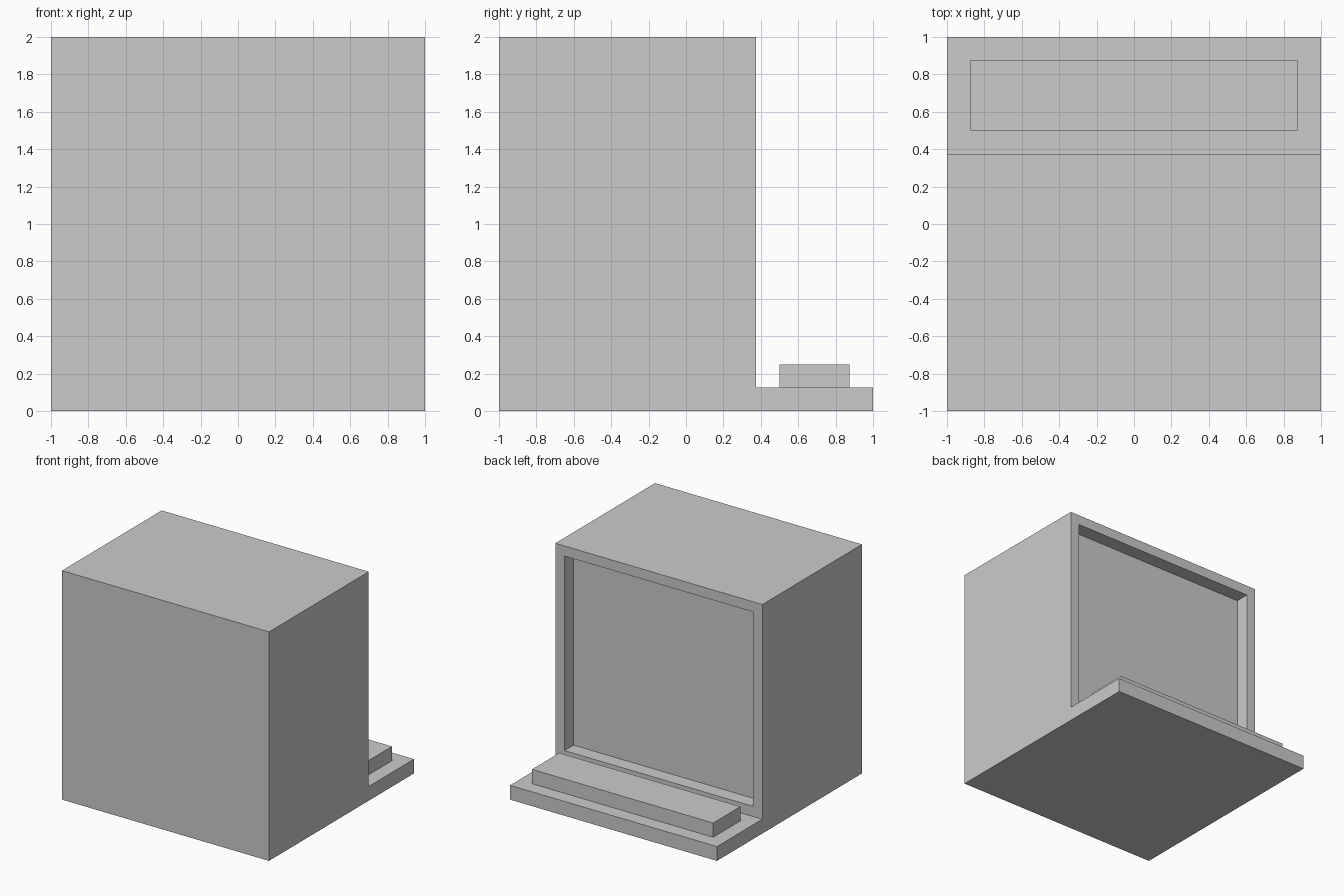
import bpy, bmesh

if "Cube" in bpy.data.objects:
    bpy.data.objects.remove(bpy.data.objects["Cube"])


def new_object(name, bm):
    bmesh.ops.recalc_face_normals(bm, faces=bm.faces)
    mesh = bpy.data.meshes.new(name)
    bm.to_mesh(mesh)
    bm.free()
    obj = bpy.data.objects.new(name, mesh)
    bpy.context.collection.objects.link(obj)
    return obj


def extrude_x(bm, profile, half_width):
    """Extrude a (y, z) profile symmetrically along x."""
    face = bm.faces.new([bm.verts.new((-half_width, y, z)) for y, z in profile])
    geom = bmesh.ops.extrude_face_region(bm, geom=[face])["geom"]
    verts = [g for g in geom if isinstance(g, bmesh.types.BMVert)]
    bmesh.ops.translate(bm, verts=verts, vec=(2 * half_width, 0, 0))


# Cabinet with a projecting base shelf, as one L-shaped profile
SCREEN_Y = 0.375
bm = bmesh.new()
extrude_x(bm, [(-1, 0), (1, 0), (1, 0.125), (SCREEN_Y, 0.125), (SCREEN_Y, 2), (-1, 2)], 1)
bmesh.ops.recalc_face_normals(bm, faces=bm.faces)

# Recessed screen: inset the panel, raise its lower edge, push it inward
panel = next(f for f in bm.faces
             if all(abs(v.co.y - SCREEN_Y) < 1e-4 for v in f.verts))
bmesh.ops.inset_region(bm, faces=[panel], thickness=0.125)
panel_verts = list(panel.verts)
geom = bmesh.ops.extrude_face_region(bm, geom=[panel])["geom"]
inner = [g for g in geom if isinstance(g, bmesh.types.BMVert)]
bmesh.ops.translate(bm, verts=inner, vec=(0, -0.125, 0))
if panel.is_valid:
    bmesh.ops.delete(bm, geom=[panel], context="FACES_ONLY")
new_object("cabinet_with_screen", bm)

# Raised block on the shelf
bm = bmesh.new()
extrude_x(bm, [(0.5, 0.125), (0.875, 0.125), (0.875, 0.25), (0.5, 0.25)], 0.875)
new_object("keyboard_block", bm)
